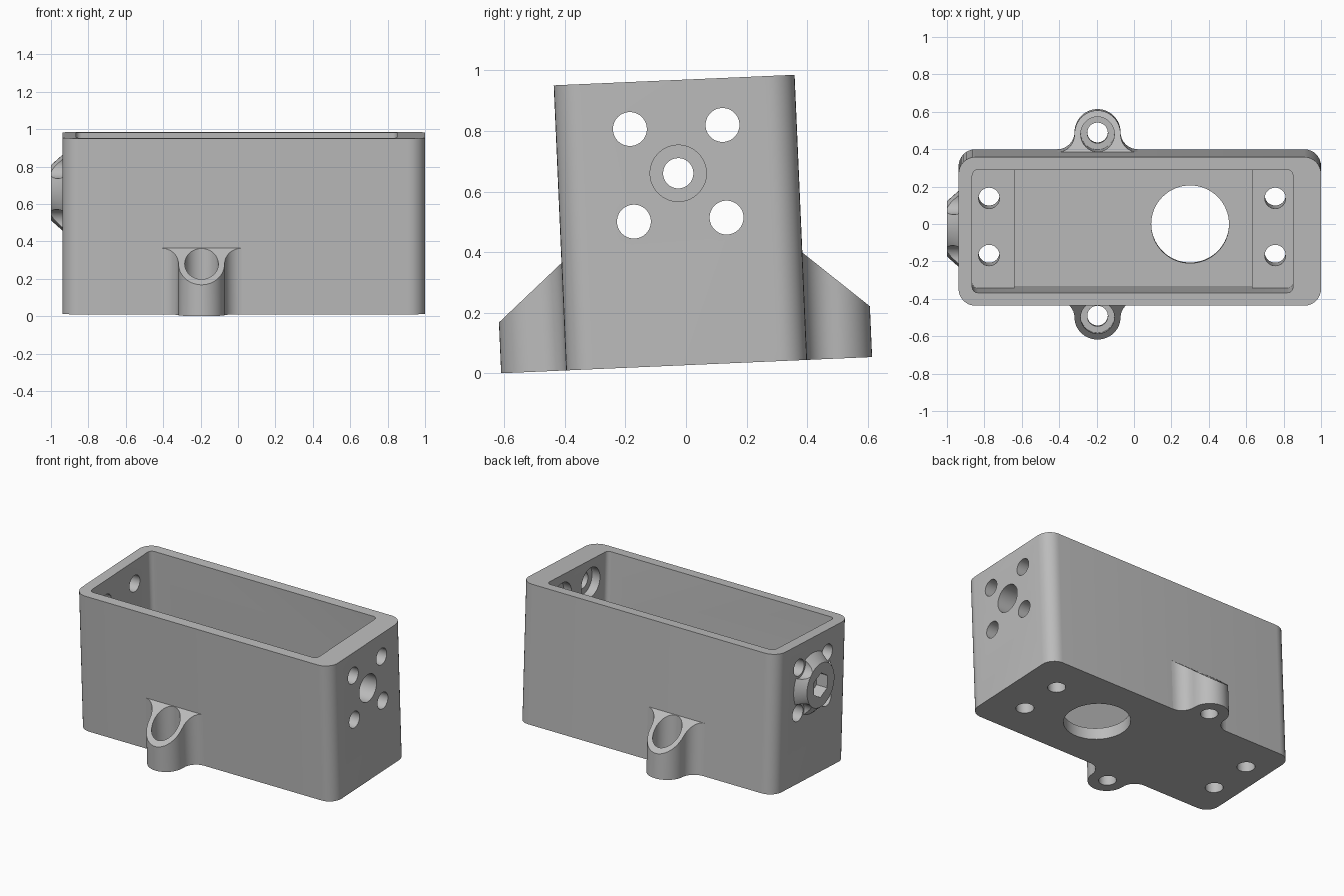
import bpy, bmesh, math
from mathutils import Matrix, Vector

cube = bpy.data.objects.get("Cube")
if cube:
    bpy.data.objects.remove(cube, do_unlink=True)

grey = bpy.data.materials.new("plain grey")
grey.use_nodes = True
grey.diffuse_color = (0.5, 0.5, 0.5, 1)
grey.node_tree.nodes["Principled BSDF"].inputs["Base Color"].default_value = (0.5, 0.5, 0.5, 1)

HALF_Y, HEIGHT = 0.398, 0.942
BORE_Z, BORE_STEP, SCREW_R = 0.634, 0.153, 0.056
LUG_X, LUG_Y, LUG_R = -0.195, 0.49, 0.123
TILT = math.radians(2.5)


def prism(name, outline, z0, z1):
    """Extrude a closed xy outline from z0 to z1."""
    bm = bmesh.new()
    face = bm.faces.new([bm.verts.new((x, y, z0)) for x, y in outline])
    out = bmesh.ops.extrude_face_region(bm, geom=[face])
    moved = [g for g in out["geom"] if isinstance(g, bmesh.types.BMVert)]
    bmesh.ops.translate(bm, vec=(0, 0, z1 - z0), verts=moved)
    return finish(name, bm)


def finish(name, bm):
    bmesh.ops.recalc_face_normals(bm, faces=bm.faces)
    mesh = bpy.data.meshes.new(name)
    bm.to_mesh(mesh)
    bm.free()
    mesh.materials.append(grey)
    obj = bpy.data.objects.new(name, mesh)
    bpy.context.collection.objects.link(obj)
    return obj


def arc(cx, cy, r, a0, a1, n):
    angles = [math.radians(a0 + (a1 - a0) * i / n) for i in range(n + 1)]
    return [(cx + r * math.cos(a), cy + r * math.sin(a)) for a in angles]


def rounded(x0, x1, hy, r, n=8):
    return (arc(x1 - r, hy - r, r, 0, 90, n) + arc(x0 + r, hy - r, r, 90, 180, n)
            + arc(x0 + r, r - hy, r, 180, 270, n) + arc(x1 - r, r - hy, r, 270, 360, n))


def cone(start, end, r0, r1=None, sides=48):
    """Round or polygonal bar running from start to end."""
    a, b = Vector(start), Vector(end)
    bm = bmesh.new()
    turn = (b - a).to_track_quat('Z', 'Y').to_matrix().to_4x4()
    bmesh.ops.create_cone(bm, cap_ends=True, segments=sides, radius1=r0,
                          radius2=r0 if r1 is None else r1, depth=(b - a).length,
                          matrix=Matrix.Translation((a + b) / 2) @ turn)
    return finish("tool", bm)


def combine(obj, tool, operation='DIFFERENCE'):
    mod = obj.modifiers.new("bool", 'BOOLEAN')
    mod.operation, mod.solver, mod.object = operation, 'EXACT', tool
    bpy.context.view_layer.objects.active = obj
    bpy.ops.object.modifier_apply(modifier=mod.name)
    bpy.data.objects.remove(tool, do_unlink=True)


# Housing block with a chamfered round boss on one end
housing = prism("housing", rounded(-0.938, 1.0, HALF_Y, 0.09), 0, HEIGHT)
combine(housing, cone((-0.9, 0, BORE_Z), (-1.0, 0, BORE_Z), 0.237, 0.148), 'UNION')

# Cavity: full width above the end pads, shorter and deeper between them
combine(housing, prism("tool", rounded(-0.865, 0.85, 0.329, 0.03, 4), 0.38, 1.1))
well = [(-0.64, -0.329), (0.63, -0.329), (0.63, 0.329), (-0.64, 0.329)]
combine(housing, prism("tool", well, 0.08, 0.6))

# Screw holes through both end walls, with recesses inside and around the boss
for sy in (-1, 1):
    for sz in (-1, 1):
        y, z = sy * BORE_STEP, BORE_Z + sz * BORE_STEP
        combine(housing, cone((-1.1, y, z), (1.1, y, z), SCREW_R))
        combine(housing, cone((0.7, y, z), (0.91, y, z), 0.1))
        combine(housing, cone((-1.1, y, z), (-0.938, y, z), 0.07))

# Central bore on one end, hexagonal pocket and small hole on the other
combine(housing, cone((0.7, 0, BORE_Z), (1.1, 0, BORE_Z), 0.093))
combine(housing, cone((-1.1, 0, BORE_Z), (-0.7, 0, BORE_Z), 0.05))
combine(housing, cone((-1.1, 0, BORE_Z), (-0.92, 0, BORE_Z), 0.083, sides=6))

# Floor opening and vertical holes through the end pads
combine(housing, cone((0.3, 0, -0.1), (0.3, 0, 0.3), 0.208, sides=64))
for x in (-0.775, 0.755):
    for y in (-BORE_STEP, BORE_STEP):
        combine(housing, cone((x, y, -0.1), (x, y, 0.5), SCREW_R))


def mounting_lug(name, s):
    """Flared ear with a sloped top and a counterbored screw hole."""
    fillet = LUG_Y - HALF_Y
    reach = LUG_R + fillet
    half = (arc(LUG_X + reach, LUG_Y, fillet, 270, 180, 8)[:-1]
            + arc(LUG_X, LUG_Y, LUG_R, 0, 180, 24)
            + arc(LUG_X - reach, LUG_Y, fillet, 0, -90, 8)[1:])
    lug = prism(name, [(x, s * y) for x, y in half], 0, 0.355)
    # wedge that slopes the top, drawn in yz and turned upright
    wedge = prism("tool", [(HALF_Y - 0.02, 0.372), (0.7, 0.092), (0.7, 0.6),
                           (HALF_Y - 0.02, 0.6)], -0.6, 0.3)
    wedge.data.transform(Matrix(((0, 0, 1, 0), (s, 0, 0, 0), (0, 1, 0, 0), (0, 0, 0, 1))))
    if s < 0:
        wedge.data.flip_normals()
    combine(lug, wedge)
    combine(lug, cone((LUG_X, s * LUG_Y, 0.1), (LUG_X, s * LUG_Y, 0.6), 0.09))
    combine(lug, cone((LUG_X, s * LUG_Y, -0.1), (LUG_X, s * LUG_Y, 0.6), 0.055))
    return lug


parts = [housing, mounting_lug("front_lug", -1), mounting_lug("back_lug", 1)]

# Lean the whole assembly slightly and shade it
for obj in parts:
    obj.rotation_euler.x = TILT
    obj.location = (0, 0.002, 0.027)
    bpy.ops.object.select_all(action='DESELECT')
    obj.select_set(True)
    bpy.context.view_layer.objects.active = obj
    bpy.ops.object.shade_smooth_by_angle(angle=math.radians(30))
